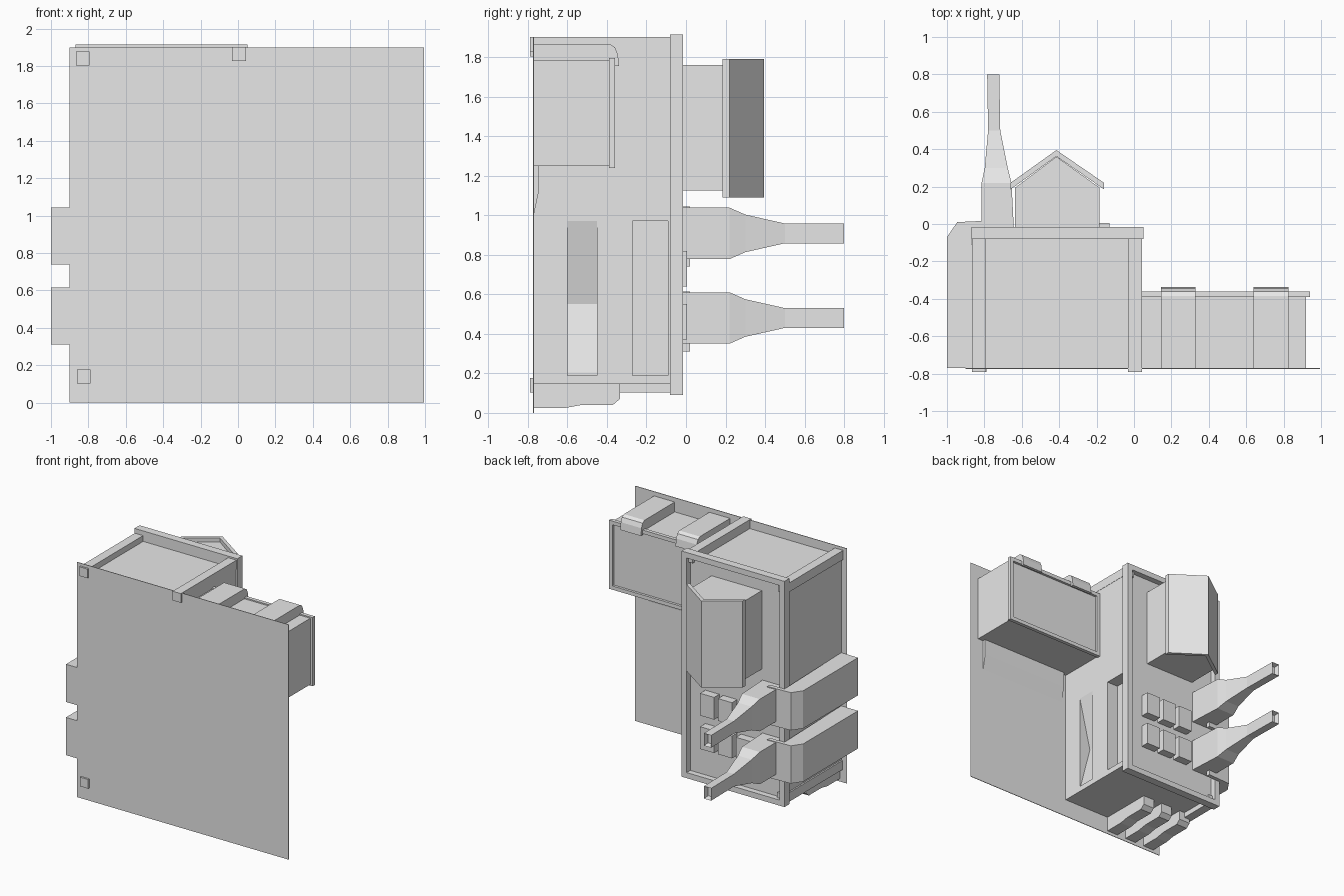
import bpy
import bmesh
from mathutils import Vector

cube = bpy.data.objects.get("Cube")
if cube:
    bpy.data.objects.remove(cube, do_unlink=True)

GREY = (0.8, 0.8, 0.8, 1)
grey = bpy.data.materials.new("light_grey")
grey.use_nodes = True
grey.diffuse_color = GREY
grey.node_tree.nodes["Principled BSDF"].inputs["Base Color"].default_value = GREY


def finish(name, bm):
    bmesh.ops.recalc_face_normals(bm, faces=bm.faces)
    mesh = bpy.data.meshes.new(name)
    bm.to_mesh(mesh)
    bm.free()
    mesh.materials.append(grey)
    obj = bpy.data.objects.new(name, mesh)
    bpy.context.scene.collection.objects.link(obj)
    return obj


def loft(name, rings, open_end=0):
    """Skin matching rings of points; optionally hollow out the last end."""
    bm = bmesh.new()
    loops = [[bm.verts.new(p) for p in ring] for ring in rings]
    n = len(loops[0])
    for a, b in zip(loops, loops[1:]):
        for i in range(n):
            j = (i + 1) % n
            bm.faces.new((a[i], a[j], b[j], b[i]))
    bm.faces.new(loops[0][::-1])
    end = bm.faces.new(loops[-1])
    bmesh.ops.recalc_face_normals(bm, faces=bm.faces)
    if open_end:
        bmesh.ops.inset_region(bm, faces=[end], thickness=0.015)
        bmesh.ops.translate(bm, verts=end.verts, vec=Vector((0, -open_end, 0)))
    return finish(name, bm)


def prism(name, axis, points, lo, hi):
    """Extrude a flat outline along an axis; the outline uses the other two in order."""
    def place(p, d):
        v = list(p)
        v.insert("xyz".index(axis), d)
        return v
    return loft(name, [[place(p, d) for p in points] for d in (lo, hi)])


def box(name, x, y, z):
    return prism(name, "z", [(x[0], y[0]), (x[1], y[0]), (x[1], y[1]), (x[0], y[1])], *z)


def frame(name, x, y, z, w):
    """Rectangular rim of four bars."""
    for side, xs in (("right", (x[0], x[0] + w)), ("left", (x[1] - w, x[1]))):
        box(f"{name}_{side}", xs, y, z)
    for side, zs in (("bottom", (z[0], z[0] + w)), ("top", (z[1] - w, z[1]))):
        box(f"{name}_{side}", (x[0] + w, x[1] - w), y, zs)


def cut(target, cutter):
    cutter.hide_render = True
    mod = target.modifiers.new("recess", "BOOLEAN")
    mod.operation = "DIFFERENCE"
    mod.solver = "EXACT"
    mod.object = cutter
    bpy.context.view_layer.objects.active = target
    bpy.ops.object.modifier_apply(modifier=mod.name)
    bpy.data.objects.remove(cutter, do_unlink=True)


# Front panel
box("front_panel", (-0.9, 0.995), (-0.775, -0.77), (0, 1.9))

# Main block with two recesses in its left wall
main = box("main_block", (-0.85, 0.04), (-0.77, -0.07), (0.145, 1.83))
cut(main, box("deep_cutter", (-0.06, 0.1), (-0.27, -0.09), (0.19, 0.97)))
cut(main, prism("sloped_cutter", "y", [(0.1, 0.97), (0.04, 0.97), (-0.06, 0.55),
                                       (0.03, 0.205), (0.03, 0.19), (0.1, 0.19)], -0.6, -0.45))
frame("back_rim", (-0.87, 0.05), (-0.08, -0.015), (0.09, 1.915), 0.045)
box("back_plate", (-0.83, 0.01), (-0.079, -0.062), (0.13, 1.875))

# Corner rods running through the block
for name, x, z in (("upper_right", -0.83, 1.84), ("upper_left", 0.005, 1.865), ("lower_right", -0.825, 0.14)):
    box(f"{name}_rod", (x - 0.037, x + 0.037), (-0.79, -0.04), (z - 0.037, z + 0.037))

# Side wing with rim, straps and lower wedge
box("wing", (0.04, 0.92), (-0.77, -0.38), (1.25, 1.785))
frame("wing_rim", (0.04, 0.94), (-0.39, -0.36), (1.24, 1.795), 0.03)
strap = [(-0.77, 1.77), (-0.77, 1.865), (-0.385, 1.865), (-0.36, 1.85), (-0.345, 1.815),
         (-0.338, 1.755), (-0.362, 1.755), (-0.362, 1.77)]
for side, x in (("inner", 0.145), ("outer", 0.64)):
    prism(f"{side}_strap", "x", strap, x, x + 0.185)
prism("wing_wedge", "x", [(-0.77, 1.25), (-0.745, 1.25), (-0.745, 1.12), (-0.77, 1.0)], 0.08, 0.87)

# Gabled housing on the back
prism("gabled_housing", "z", [(-0.635, -0.07), (-0.635, 0.195), (-0.415, 0.36),
                              (-0.185, 0.195), (-0.185, -0.07)], 1.125, 1.76)
prism("gable_roof", "z", [(-0.66, 0.22), (-0.415, 0.395), (-0.16, 0.22), (-0.16, 0.185),
                          (-0.415, 0.362), (-0.66, 0.185)], 1.09, 1.79)

# Wrap-around side ducts and tapered nozzles
wrap = [(-1, -0.77), (-1, -0.07), (-0.945, 0.01), (-0.74, 0.02), (-0.74, -0.015), (-0.87, -0.015), (-0.85, -0.77)]
stations = [(-0.07, -0.815, -0.64, 0.13), (0.22, -0.815, -0.655, 0.13), (0.3, -0.798, -0.675, 0.095),
            (0.5, -0.78, -0.715, 0.05), (0.8, -0.785, -0.72, 0.05)]
for level, low, mid in (("lower", 0.31, 0.48), ("upper", 0.74, 0.908)):
    prism(f"{level}_side_duct", "z", wrap, low, low + 0.305)
    rings = [[(a, y, mid - h), (b, y, mid - h), (b, y, mid + h), (a, y, mid + h)] for y, a, b, h in stations]
    loft(f"{level}_nozzle", rings, open_end=0.04)

# Two rows of raised back blocks
for row, z in (("lower", 0.37), ("upper", 0.64)):
    for i in range(3):
        x = -0.13 - 0.16 * i
        box(f"{row}_back_block_{i + 1}", (x - 0.125, x), (-0.07, 0.005), (z, z + 0.18))

# Stepped runners under the block
runner = [(-0.77, 0.15), (-0.77, 0.025), (-0.61, 0.025), (-0.53, 0.04), (-0.37, 0.04),
          (-0.335, 0.07), (-0.335, 0.15)]
for i in range(3):
    x = -0.38 - 0.18 * i
    prism(f"runner_{i + 1}", "x", runner, x - 0.1, x)
